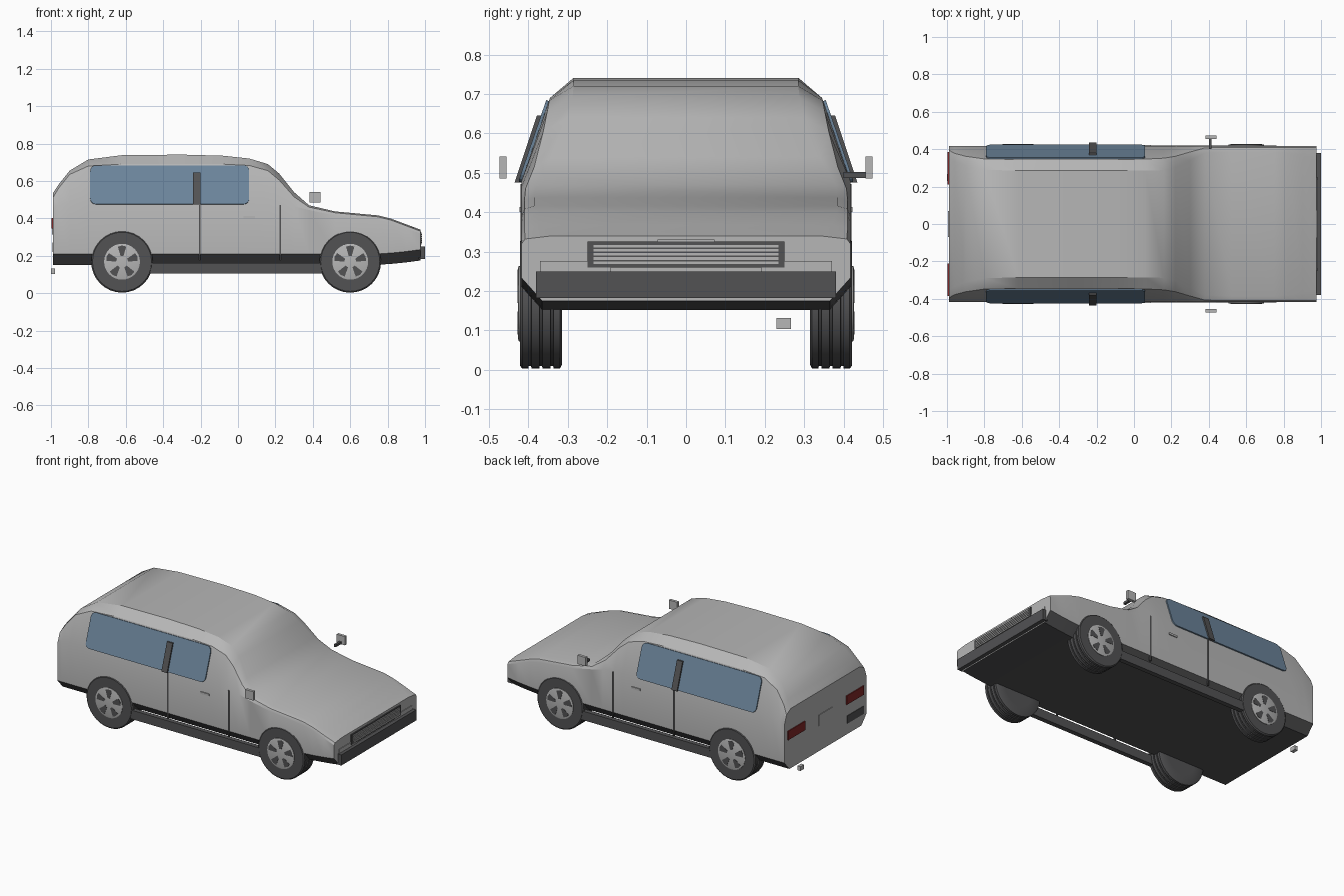
import bpy, bmesh, math

if "Cube" in bpy.data.objects:
    bpy.data.objects.remove(bpy.data.objects["Cube"], do_unlink=True)


def material(name, r, g, b):
    m = bpy.data.materials.new(name)
    m.use_nodes = True
    m.diffuse_color = (r, g, b, 1)
    bsdf = next(n for n in m.node_tree.nodes if n.type == 'BSDF_PRINCIPLED')
    bsdf.inputs["Base Color"].default_value = (r, g, b, 1)
    return m


PAINT = material("silver paint", 0.47, 0.47, 0.47)
DARK = material("dark trim", 0.085, 0.085, 0.088)
GLASS = material("blue glass", 0.15, 0.235, 0.33)
RED = material("red lamp", 0.22, 0.02, 0.02)


def finish(name, bm, mats, smooth=None):
    bmesh.ops.recalc_face_normals(bm, faces=bm.faces)
    me = bpy.data.meshes.new(name)
    bm.to_mesh(me)
    bm.free()
    ob = bpy.data.objects.new(name, me)
    bpy.context.collection.objects.link(ob)
    for m in mats:
        me.materials.append(m)
    if smooth:
        bpy.ops.object.select_all(action='DESELECT')
        ob.select_set(True)
        bpy.context.view_layer.objects.active = ob
        bpy.ops.object.shade_smooth_by_angle(angle=math.radians(smooth))
    return ob


def box(name, x, y, z, mat):
    """Box from (min, max) pairs."""
    bm = bmesh.new()
    bmesh.ops.create_cube(bm, size=1)
    for v in bm.verts:
        v.co = [(r[0] + r[1]) / 2 + c * (r[1] - r[0]) for r, c in zip((x, y, z), v.co)]
    return finish(name, bm, [mat])


def prism(name, outline, thick, mats, smooth=None):
    """Extrude a closed loop of 3D points along the vector thick."""
    bm = bmesh.new()
    a = [bm.verts.new(p) for p in outline]
    b = [bm.verts.new([c + d for c, d in zip(p, thick)]) for p in outline]
    bm.faces.new(a)
    bm.faces.new(b)
    for i in range(len(a)):
        j = (i + 1) % len(a)
        bm.faces.new((a[i], a[j], b[j], b[i]))
    return finish(name, bm, mats, smooth)


def lathe(name, cx, cz, side, profile, mat, n=32):
    """Spin (radius, y) points round a wheel axle."""
    bm = bmesh.new()
    rings = [[bm.verts.new((cx + r * math.cos(2 * math.pi * k / n), side * y,
                            cz + r * math.sin(2 * math.pi * k / n))) for k in range(n)]
             for r, y in profile]
    for p, q in zip(rings, rings[1:]):
        for k in range(n):
            bm.faces.new((p[k], p[(k + 1) % n], q[(k + 1) % n], q[k]))
    bm.faces.new(rings[0])
    bm.faces.new(rings[-1])
    return finish(name, bm, [mat], 30)


# Body shell: x, roof z, roof edge y, shoulder y, shoulder z, belt z, floor z
SECTIONS = [
    (-0.99, 0.535, 0.350, 0.395, 0.510, 0.45, 0.152),
    (-0.96, 0.580, 0.335, 0.378, 0.560, 0.47, 0.152),
    (-0.90, 0.655, 0.310, 0.362, 0.635, 0.48, 0.152),
    (-0.80, 0.715, 0.290, 0.348, 0.680, 0.48, 0.152),
    (-0.62, 0.738, 0.285, 0.345, 0.690, 0.48, 0.152),
    (-0.30, 0.741, 0.285, 0.345, 0.690, 0.48, 0.152),
    (-0.08, 0.735, 0.285, 0.345, 0.690, 0.48, 0.152),
    (0.06, 0.720, 0.285, 0.347, 0.683, 0.48, 0.152),
    (0.16, 0.690, 0.288, 0.352, 0.655, 0.48, 0.152),
    (0.22, 0.640, 0.300, 0.362, 0.605, 0.48, 0.152),
    (0.30, 0.540, 0.340, 0.385, 0.515, 0.465, 0.152),
    (0.38, 0.470, 0.380, 0.407, 0.460, 0.445, 0.152),
    (0.52, 0.437, 0.385, 0.410, 0.430, 0.415, 0.152),
    (0.75, 0.416, 0.385, 0.410, 0.408, 0.390, 0.152),
    (0.82, 0.398, 0.380, 0.410, 0.390, 0.375, 0.157),
    (0.90, 0.368, 0.370, 0.410, 0.360, 0.345, 0.165),
    (0.975, 0.340, 0.340, 0.408, 0.332, 0.320, 0.175)]
W = 0.417
bm = bmesh.new()
loops = []
for x, zt, ye, ys, zs, zb, zf in SECTIONS:
    half = [(0.365, zf), (W, zf + 0.058), (W, zb), (ys, zs), (ye, zt)]
    ring = half + [(-y, z) for y, z in reversed(half)]
    loops.append([bm.verts.new((x, y, z)) for y, z in ring])
for a, b in zip(loops, loops[1:]):
    for i in range(len(a)):
        j = (i + 1) % len(a)
        bm.faces.new((a[i], a[j], b[j], b[i]))
bm.faces.new(loops[0])
bm.faces.new(loops[-1])
bmesh.ops.recalc_face_normals(bm, faces=bm.faces)
# Dark floor and lower side strip
for f in bm.faces:
    if f.normal.z < -0.3:
        f.material_index = 1
finish("body", bm, [PAINT, DARK], 28)


def side_y(z):
    """Half width of the sloping cabin side at height z."""
    return W - max(0, z - 0.48) * 0.343


def rounded(x0, x1, z0, z1, r, n=5):
    pts = []
    for cx, cz, a0 in ((x1 - r, z1 - r, 0), (x0 + r, z1 - r, 90),
                       (x0 + r, z0 + r, 180), (x1 - r, z0 + r, 270)):
        for k in range(n):
            a = math.radians(a0 + 90 * k / (n - 1))
            pts.append((cx + r * math.cos(a), cz + r * math.sin(a)))
    return pts


for s, label in ((1, "left"), (-1, "right")):
    # Side glass, centre pillar, door gaps, handle
    prism(label + "_side_glass",
          [(x, s * side_y(z), z) for x, z in rounded(-0.79, 0.06, 0.475, 0.682, 0.03)],
          (0, s * 0.007, 0.002), [GLASS])
    prism(label + "_pillar",
          [(x, s * side_y(z), z) for x, z in ((-0.24, 0.475), (-0.2, 0.475), (-0.2, 0.645), (-0.24, 0.645))],
          (0, s * 0.018, 0), [DARK])
    for x, part in ((-0.205, "rear"), (0.227, "front")):
        box(f"{label}_{part}_door_gap", (x - 0.004, x + 0.004),
            sorted((s * 0.41, s * 0.42)), (0.175, 0.472), DARK)
    box(label + "_door_handle", (0.03, 0.09), sorted((s * 0.41, s * 0.423)), (0.4, 0.413), PAINT)
    # Sill bar, mirror, lamps
    box(label + "_sill_bar", (-0.47, 0.45), sorted((s * 0.39, s * 0.42)), (0.105, 0.162), DARK)
    box(label + "_mirror", (0.382, 0.44), sorted((s * 0.455, s * 0.473)), (0.485, 0.541), PAINT)
    box(label + "_tail_lamp", (-0.996, -0.985), sorted((s * 0.21, s * 0.385)), (0.345, 0.402), RED)
    box(label + "_front_lamp", (0.97, 0.979), sorted((s * 0.19, s * 0.37)), (0.24, 0.276), PAINT)

    # Wheels
    for cx, part in ((0.6, "front"), (-0.62, "rear")):
        name, cz = f"{label}_{part}", 0.168
        tread = [(0.1, 0.315), (0.155, 0.315), (0.165, 0.32)]
        for g in (0.34, 0.368, 0.396):
            tread += [(0.165, g - 0.004), (0.158, g - 0.003), (0.158, g + 0.003), (0.165, g + 0.004)]
        tread += [(0.165, 0.415), (0.158, 0.421), (0.1, 0.421)]
        lathe(name + "_tyre", cx, cz, s, tread, DARK)
        lathe(name + "_rim", cx, cz, s, [(0.096, 0.415), (0.096, 0.424), (0.09, 0.426)], PAINT)
        # Five dark openings between the spokes
        for k in range(5):
            a = math.radians(90 + 72 * k)
            pts = [(0.032, -0.25), (0.084, -0.27), (0.087, 0), (0.084, 0.27), (0.032, 0.25)]
            prism(f"{name}_rim_opening_{k + 1}",
                  [(cx + r * math.cos(a + t), s * 0.42, cz + r * math.sin(a + t)) for r, t in pts],
                  (0, s * 0.0075, 0), [DARK])

# Stalk of the left mirror
box("left_mirror_stalk", (0.4, 0.415), (0.4, 0.456), (0.487, 0.502), DARK)

# Front bumper and grille
box("front_bumper", (0.965, 1.0), (-0.38, 0.38), (0.182, 0.25), DARK)
box("grille", (0.965, 0.982), (-0.25, 0.25), (0.26, 0.325), DARK)
for k in range(5):
    z = 0.272 + k * 0.0105
    box(f"grille_slat_{k + 1}", (0.975, 0.985), (-0.235, 0.235), (z - 0.0033, z + 0.0033), PAINT)
box("nose_plate", (0.965, 0.979), (-0.072, 0.072), (0.322, 0.331), PAINT)

# Tail details
box("tail_plate", (-0.994, -0.985), (-0.07, 0.07), (0.315, 0.385), PAINT)
box("tail_vent", (-0.993, -0.985), (-0.385, -0.22), (0.22, 0.27), DARK)
box("exhaust_tip", (-1.0, -0.978), (0.23, 0.267), (0.104, 0.131), PAINT)
